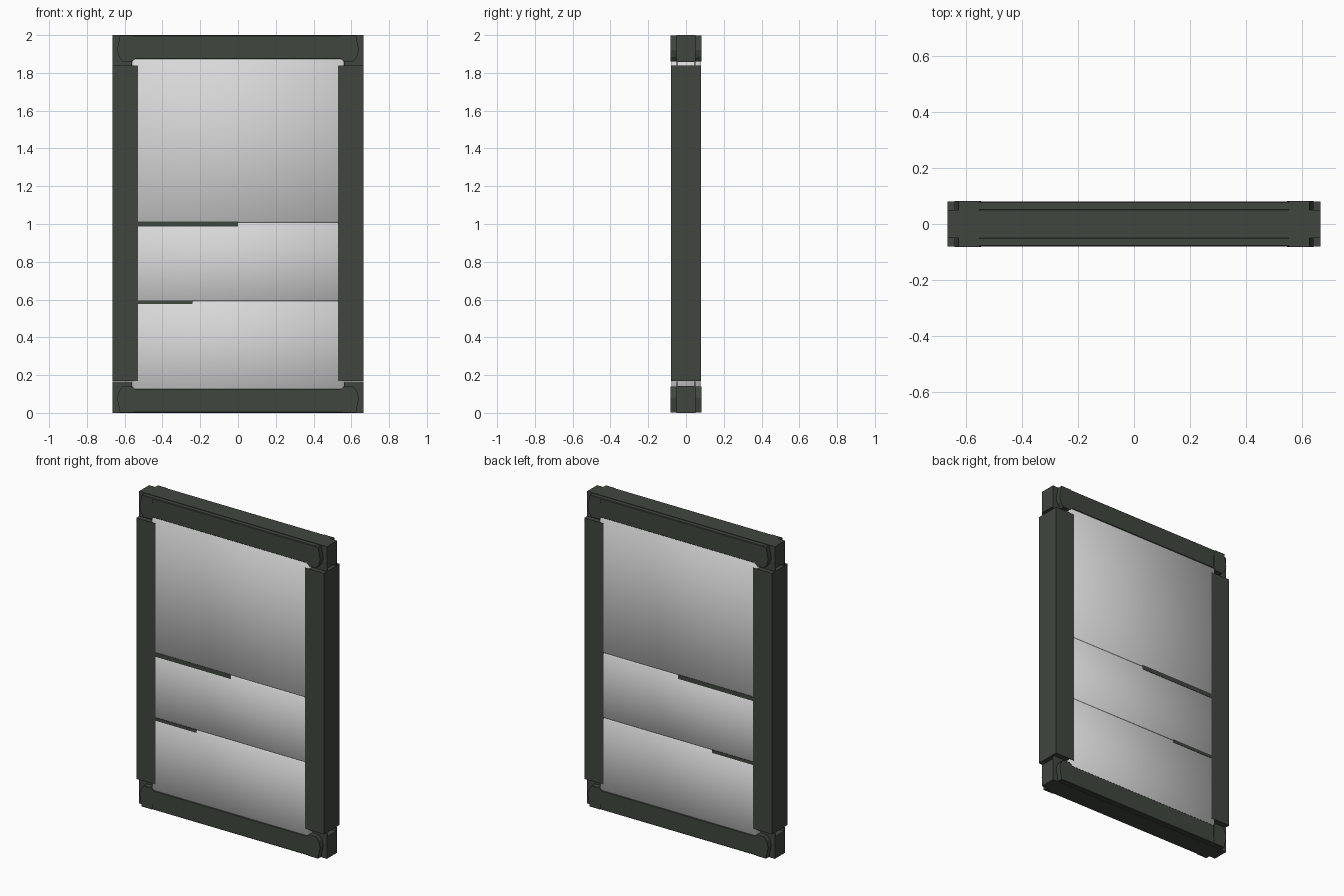
import bpy, bmesh

if "Cube" in bpy.data.objects:
    bpy.data.objects.remove(bpy.data.objects["Cube"])


def material(name, rgb):
    m = bpy.data.materials.new(name)
    m.diffuse_color = (*rgb, 1)
    m.use_nodes = True
    m.node_tree.nodes["Principled BSDF"].inputs["Base Color"].default_value = m.diffuse_color
    return m


FRAME = material("dark green grey", (0.052, 0.061, 0.050))
PANE = material("pale grey", (0.70, 0.70, 0.70))


def finish(name, bm, mat, smooth=False):
    bmesh.ops.recalc_face_normals(bm, faces=bm.faces)
    me = bpy.data.meshes.new(name)
    bm.to_mesh(me)
    bm.free()
    for p in me.polygons:
        p.use_smooth = smooth
    me.materials.append(mat)
    ob = bpy.data.objects.new(name, me)
    bpy.context.collection.objects.link(ob)
    return ob


def box(name, x, y, z, mat, bevel=0, smooth=False):
    """Box from (min, max) ranges, with an optional chamfer."""
    bm = bmesh.new()
    bmesh.ops.create_cube(bm, size=1)
    for v in bm.verts:
        v.co = [r[0] if c < 0 else r[1] for c, r in zip(v.co, (x, y, z))]
    if bevel:
        bmesh.ops.bevel(bm, geom=bm.edges[:], offset=bevel, segments=1,
                        affect='EDGES', profile=0.5)
    return finish(name, bm, mat, smooth)


def span(a, b, s, origin=0):
    """Range mirrored about origin when s is -1."""
    p = sorted((origin + s * (a - origin), origin + s * (b - origin)))
    return tuple(p)


def prism(name, pts, y, mat):
    """XZ outline extruded through the y range."""
    bm = bmesh.new()
    f = bm.faces.new([bm.verts.new((px, y[0], pz)) for px, pz in pts])
    g = bmesh.ops.extrude_face_region(bm, geom=[f])
    for v in g["geom"]:
        if isinstance(v, bmesh.types.BMVert):
            v.co.y = y[1]
    return finish(name, bm, mat)


# Three pale panes, almost as deep as the frame
for name, z0, z1 in (("lower_pane", 0.12, 0.592),
                     ("middle_pane", 0.592, 1.008),
                     ("upper_pane", 1.008, 1.88)):
    box(name, (-0.558, 0.558), (-0.077, 0.077), (z0, z1), PANE, 0.005, True)

# Dark part-width glazing bars
box("middle_bar", (-0.54, 0.0), (-0.079, 0.079), (0.986, 1.014), FRAME)
box("lower_bar", (-0.54, -0.24), (-0.079, 0.079), (0.576, 0.596), FRAME)

# Side posts
for s, side in ((-1, "left"), (1, "right")):
    box(side + "_post", span(0.53, 0.665, s), (-0.08, 0.08), (0.168, 1.84), FRAME)

# Rails and corner joints, mirrored top to bottom about z = 1
for t, level in ((1, "top"), (-1, "bottom")):
    box(level + "_rail_core", (-0.60, 0.60), (-0.05, 0.05),
        span(1.875, 2.0, t, 1), FRAME)
    for d, face in ((-1, "front"), (1, "back")):
        box(f"{level}_{face}_rail_flange", (-0.62, 0.62), span(0.048, 0.0805, d),
            span(1.873, 1.998, t, 1), FRAME, 0.004)
    for s, side in ((-1, "left"), (1, "right")):
        # narrower end block, with cheeks reaching down to the post
        box(f"{level}_{side}_end_block", span(0.56, 0.665, s), (-0.05, 0.05),
            span(1.858, 2.0, t, 1), FRAME)
        for d, face in ((-1, "front"), (1, "back")):
            box(f"{level}_{side}_{face}_cheek", span(0.56, 0.665, s),
                span(0.044, 0.05, d), span(1.835, 1.86, t, 1), FRAME)
            # rounded knuckle covering the rail end
            outline = [(0.545, 1.872), (0.562, 1.860), (0.61, 1.860),
                       (0.630, 1.885), (0.640, 1.92), (0.625, 1.997),
                       (0.553, 1.997), (0.545, 1.96)]
            pts = [(s * px, 1 + t * (pz - 1)) for px, pz in outline]
            prism(f"{level}_{side}_{face}_knuckle", pts,
                  span(0.05, 0.0825, d), FRAME)
